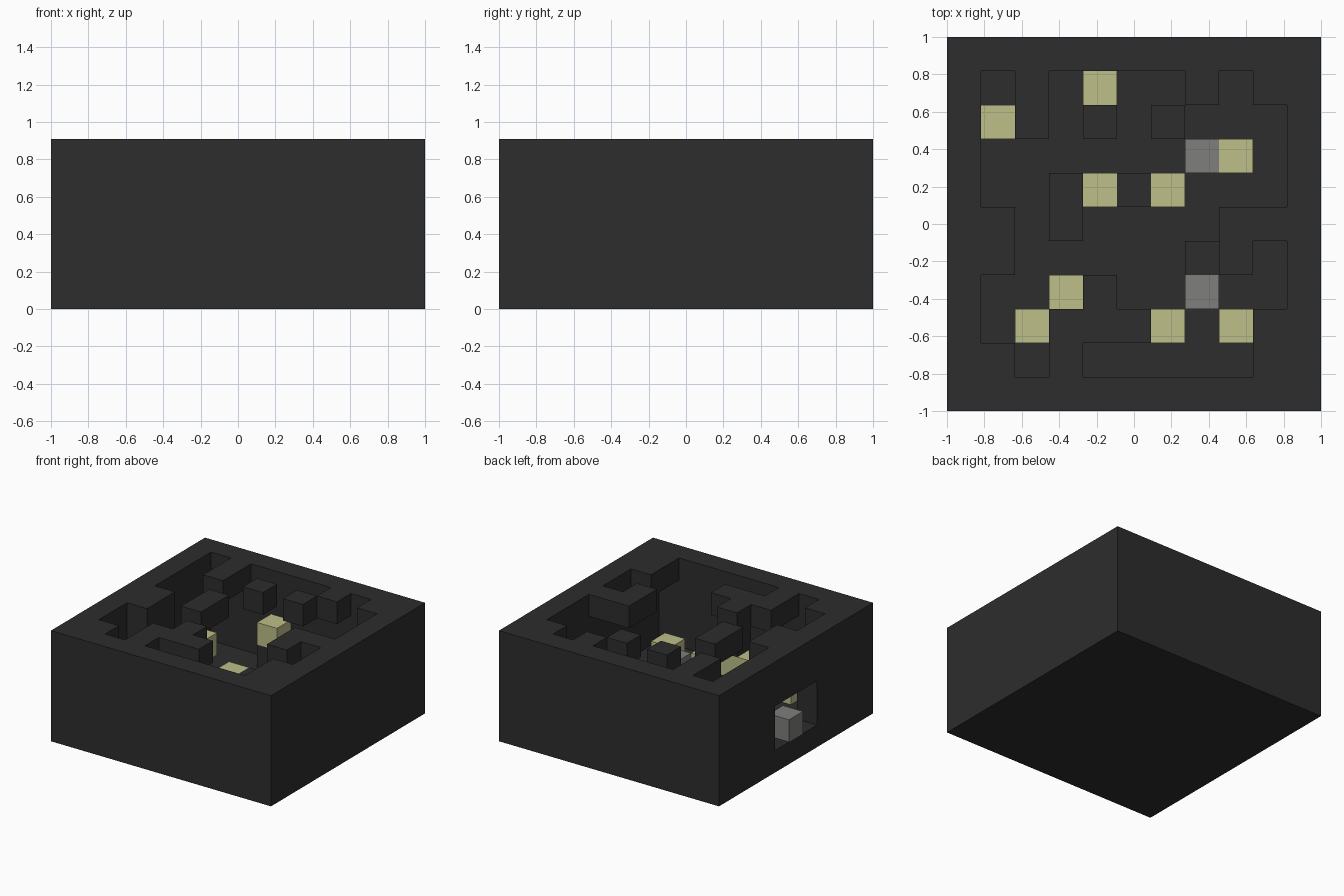
import bpy
import bmesh
from mathutils import Vector

N = 11               # cells along each side
LEVELS = 5           # cells in height
CELL = 2 / N

old = bpy.data.objects.get("Cube")
if old:
    bpy.data.objects.remove(old, do_unlink=True)


def make_material(name, rgb):
    mat = bpy.data.materials.new(name)
    color = (*rgb, 1)
    mat.diffuse_color = color
    mat.use_nodes = True
    bsdf = next(n for n in mat.node_tree.nodes if n.type == 'BSDF_PRINCIPLED')
    bsdf.inputs["Base Color"].default_value = color
    return mat


dark_stone = make_material("dark stone", (0.026, 0.026, 0.026))
pale_yellow = make_material("pale yellow", (0.51, 0.52, 0.25))
mid_grey = make_material("mid grey", (0.21, 0.21, 0.20))

# Roof plan of the chamber, back row first: # is solid, . is open
ROOF = [
    ".#....#.#",
    ".#.#.#...",
    ".........",
    "..#......",
    "#.#....##",
    "#......#.",
    "...#.....",
    "..###...#",
    "#.#.....#",
]

# Coloured blocks (column, row, level)
yellow_blocks = {(4, 9, 2), (1, 8, 1), (8, 7, 1), (4, 6, 1), (6, 6, 1),
                 (3, 3, 2), (4, 3, 2), (2, 2, 1), (6, 2, 1), (8, 2, 1)}
grey_blocks = {(7, 7, 1), (7, 3, 1), (0, 5, 1)}

# Plinths on the chamber floor, and lower parts of the thick overhangs
plinths = {(i, j, 1) for i, j, k in yellow_blocks if k == 2}
plinths |= {(5, 6, 1), (7, 4, 1)}
overhang = {(1, 4, 3), (1, 5, 3), (4, 3, 3)}


def is_shell(i, j, k):
    """Floor, outer walls with the doorway, and the pierced roof."""
    if k == 0:
        return True
    if i == 0 and j in (4, 5, 6) and k in (1, 2):
        return False
    if i in (0, N - 1) or j in (0, N - 1):
        return True
    return k == LEVELS - 1 and ROOF[N - 2 - j][i - 1] == "#"


shell = {(i, j, k) for i in range(N) for j in range(N) for k in range(LEVELS)
         if is_shell(i, j, k)}
stone = shell | overhang
everything = stone | plinths | yellow_blocks | grey_blocks


def build_blocks(name, cells, mat):
    """Join cells into one mesh, keeping only the faces that are exposed."""
    bm = bmesh.new()
    for cell in sorted(cells):
        centre = Vector([(c + 0.5) * CELL for c in cell]) - Vector((1, 1, 0))
        for axis in range(3):
            for sign in (-1, 1):
                near = list(cell)
                near[axis] += sign
                if tuple(near) in everything:
                    continue
                normal, u = Vector(), Vector()
                normal[axis] = sign
                u[(axis + 1) % 3] = 1
                v = normal.cross(u)
                corners = [u + v, v - u, -u - v, u - v]
                bm.faces.new([bm.verts.new(centre + (normal + c) * CELL / 2)
                              for c in corners])
    bmesh.ops.remove_doubles(bm, verts=bm.verts, dist=0.001)
    mesh = bpy.data.meshes.new(name)
    bm.to_mesh(mesh)
    bm.free()
    mesh.materials.append(mat)
    obj = bpy.data.objects.new(name, mesh)
    bpy.context.collection.objects.link(obj)
    return obj


build_blocks("chamber_shell", stone, dark_stone)
build_blocks("floor_plinths", plinths, dark_stone)
build_blocks("yellow_blocks", yellow_blocks, pale_yellow)
build_blocks("grey_blocks", grey_blocks, mid_grey)
